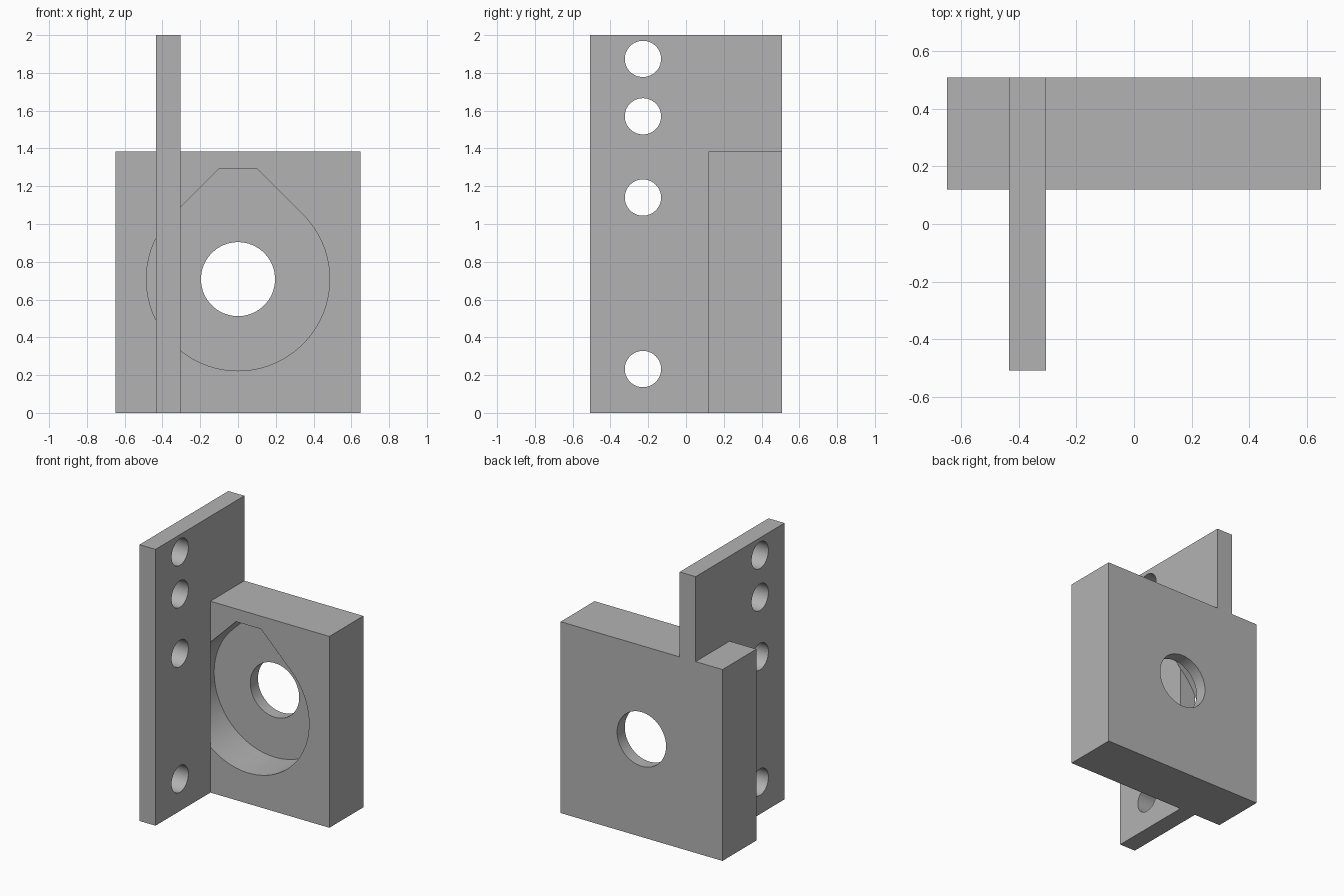
import bpy
import bmesh
from math import pi, sin, cos, radians
from mathutils import Vector

cube = bpy.data.objects.get("Cube")
if cube:
    bpy.data.objects.remove(cube, do_unlink=True)

grey = bpy.data.materials.new("plain grey")
grey.use_nodes = True
grey.diffuse_color = (0.45, 0.45, 0.45, 1)
grey.node_tree.nodes["Principled BSDF"].inputs["Base Color"].default_value = grey.diffuse_color


def prism(name, outline, depth):
    """Extrude a closed 3D outline along a vector."""
    bm = bmesh.new()
    face = bm.faces.new([bm.verts.new(p) for p in outline])
    ext = bmesh.ops.extrude_face_region(bm, geom=[face])
    moved = [v for v in ext["geom"] if isinstance(v, bmesh.types.BMVert)]
    bmesh.ops.translate(bm, verts=moved, vec=Vector(depth))
    bmesh.ops.recalc_face_normals(bm, faces=bm.faces)
    mesh = bpy.data.meshes.new(name)
    bm.to_mesh(mesh)
    bm.free()
    mesh.materials.append(grey)
    obj = bpy.data.objects.new(name, mesh)
    bpy.context.collection.objects.link(obj)
    return obj


def arc(radius, start, end, steps):
    """Points of an arc, angles in degrees."""
    angles = [radians(start + (end - start) * i / steps) for i in range(steps + 1)]
    return [(radius * cos(a), radius * sin(a)) for a in angles]


def circle(radius):
    return arc(radius, 0, 360, 64)[:-1]


def cut(target, cutter):
    mod = target.modifiers.new("cut", "BOOLEAN")
    mod.operation = "DIFFERENCE"
    mod.solver = "EXACT"
    mod.object = cutter
    cutter.hide_render = True
    bpy.context.view_layer.objects.active = target
    bpy.ops.object.modifier_apply(modifier=mod.name)
    bpy.data.objects.remove(cutter, do_unlink=True)


FRONT, BACK, FLOOR = 0.12, 0.508, 0.42
BLOCK_TOP, BORE_Z = 1.385, 0.708

# Mounting block
block = prism("mounting_block",
              [(-0.648, FRONT, 0), (0.648, FRONT, 0),
               (0.648, FRONT, BLOCK_TOP), (-0.648, FRONT, BLOCK_TOP)],
              (0, BACK - FRONT, 0))

# Teardrop pocket: round below, 45 degree shoulders, flat top
teardrop = [(0.1, 0.584), (-0.1, 0.584)] + arc(0.485, 135, 405, 72)
cut(block, prism("pocket_cutter",
                 [(x, FRONT - 0.1, BORE_Z + z) for x, z in teardrop],
                 (0, FLOOR - FRONT + 0.1, 0)))

# Bore through the pocket floor
cut(block, prism("bore_cutter",
                 [(x, FLOOR - 0.1, BORE_Z + z) for x, z in circle(0.196)],
                 (0, 0.4, 0)))

# Side plate, stepping back over the block
PLATE_X, PLATE_W = -0.433, 0.128
profile = [(-0.508, 0), (FRONT, 0), (FRONT, BLOCK_TOP),
           (BACK, BLOCK_TOP), (BACK, 2), (-0.508, 2)]
plate = prism("side_plate", [(PLATE_X, y, z) for y, z in profile], (PLATE_W, 0, 0))

# Screw holes along the plate
for height in (0.232, 1.14, 1.57, 1.874):
    cut(plate, prism("screw_hole_cutter",
                     [(PLATE_X - 0.1, y - 0.228, height + z) for y, z in circle(0.096)],
                     (PLATE_W + 0.2, 0, 0)))

# Smooth round walls, keep edges sharp
bpy.ops.object.select_all(action="DESELECT")
for part in (block, plate):
    part.select_set(True)
bpy.context.view_layer.objects.active = block
bpy.ops.object.shade_smooth_by_angle(angle=pi / 6)
